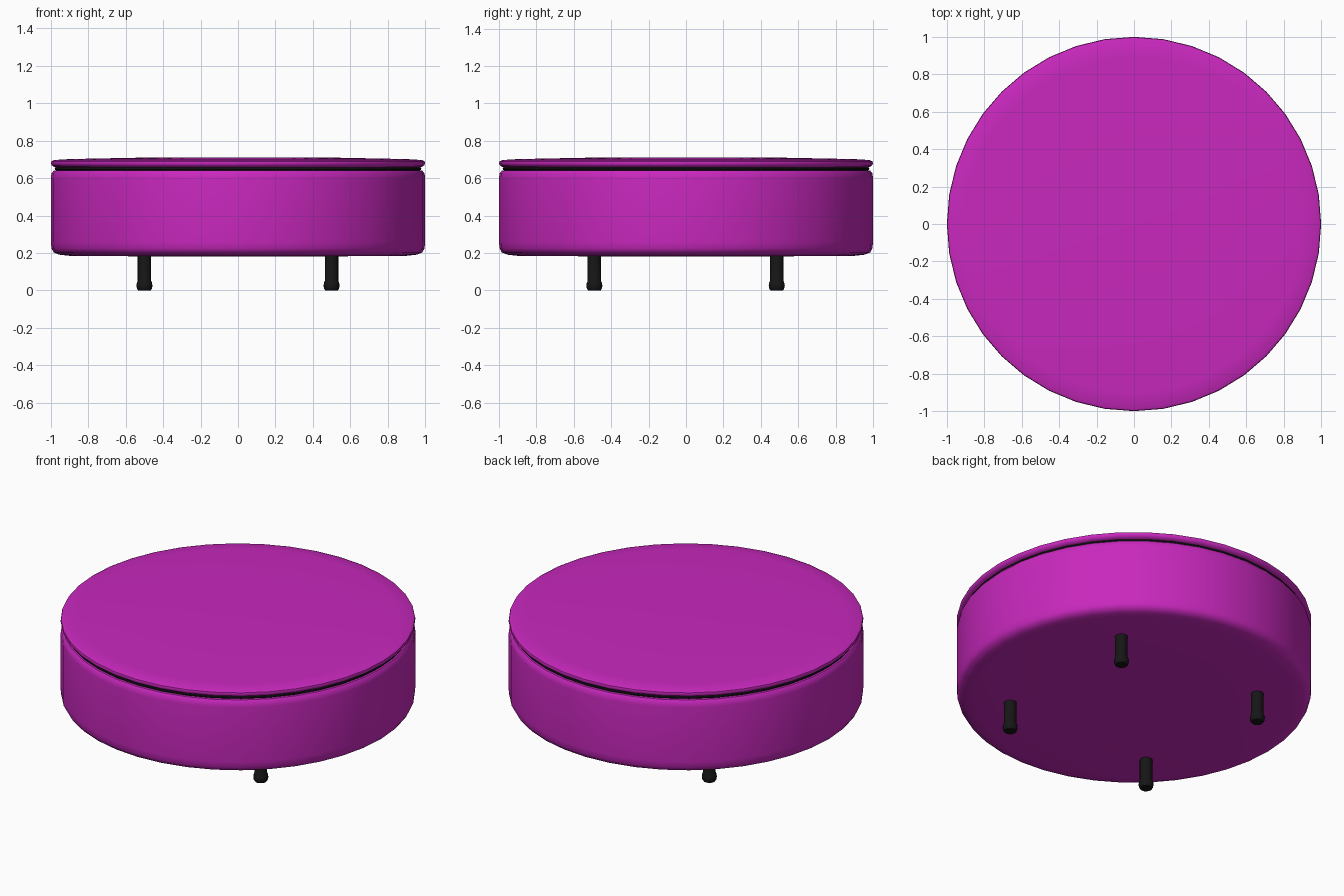
import bpy, bmesh
from math import radians, sin, cos, pi

if "Cube" in bpy.data.objects:
    bpy.data.objects.remove(bpy.data.objects["Cube"])


def material(name, color):
    m = bpy.data.materials.new(name)
    m.diffuse_color = color
    m.use_nodes = True
    m.node_tree.nodes["Principled BSDF"].inputs["Base Color"].default_value = m.diffuse_color
    return m


PURPLE = material("purple_fabric", (0.58, 0.021, 0.51, 1))
BLACK = material("black", (0.008, 0.008, 0.008, 1))


def lathe(name, profile, mat, sides, x=0.0, y=0.0, closed=False):
    """Revolve (radius, z) points about a vertical axis; ends are capped unless closed."""
    bm = bmesh.new()
    rings = [[bm.verts.new((x + r * cos(2 * pi * i / sides), y + r * sin(2 * pi * i / sides), z))
              for i in range(sides)] for r, z in profile]
    pairs = list(zip(rings, rings[1:]))
    if closed:
        pairs.append((rings[-1], rings[0]))
    else:
        bm.faces.new(rings[0])
        bm.faces.new(rings[-1])
    for a, b in pairs:
        for i in range(sides):
            j = (i + 1) % sides
            bm.faces.new((a[i], a[j], b[j], b[i]))
    bmesh.ops.recalc_face_normals(bm, faces=bm.faces)
    mesh = bpy.data.meshes.new(name)
    bm.to_mesh(mesh)
    bm.free()
    mesh.materials.append(mat)
    ob = bpy.data.objects.new(name, mesh)
    bpy.context.collection.objects.link(ob)
    bpy.ops.object.select_all(action='DESELECT')
    ob.select_set(True)
    bpy.context.view_layer.objects.active = ob
    bpy.ops.object.shade_smooth_by_angle(angle=radians(40))
    return ob


# Upholstered drum with rounded rims
lathe("base", [(0.50, 0.182), (0.90, 0.185), (0.955, 0.191), (0.985, 0.203), (0.997, 0.225),
               (1.0, 0.26), (1.0, 0.60), (0.997, 0.625), (0.985, 0.640), (0.95, 0.646),
               (0.50, 0.648)], PURPLE, 40)

# Thin seat lid, nearly flat on top
lathe("seat_lid", [(0.50, 0.648), (0.95, 0.653), (0.982, 0.660), (0.995, 0.668), (1.0, 0.680),
                   (0.997, 0.690), (0.982, 0.697), (0.90, 0.702), (0.50, 0.710)], PURPLE, 40)

# Dark piping in the seam
lathe("piping", [(0.972 + 0.008 * cos(k * pi / 4), 0.650 + 0.008 * sin(k * pi / 4))
                 for k in range(8)], BLACK, 40, closed=True)

# Four round legs with bulging feet
for side, x in (("left", -0.5), ("right", 0.5)):
    for end, y in (("front", -0.49), ("back", 0.485)):
        lathe(f"{end}_{side}_leg", [(0.034, 0.0), (0.040, 0.010), (0.043, 0.025), (0.040, 0.042),
                                    (0.036, 0.050), (0.036, 0.20)], BLACK, 16, x, y)
